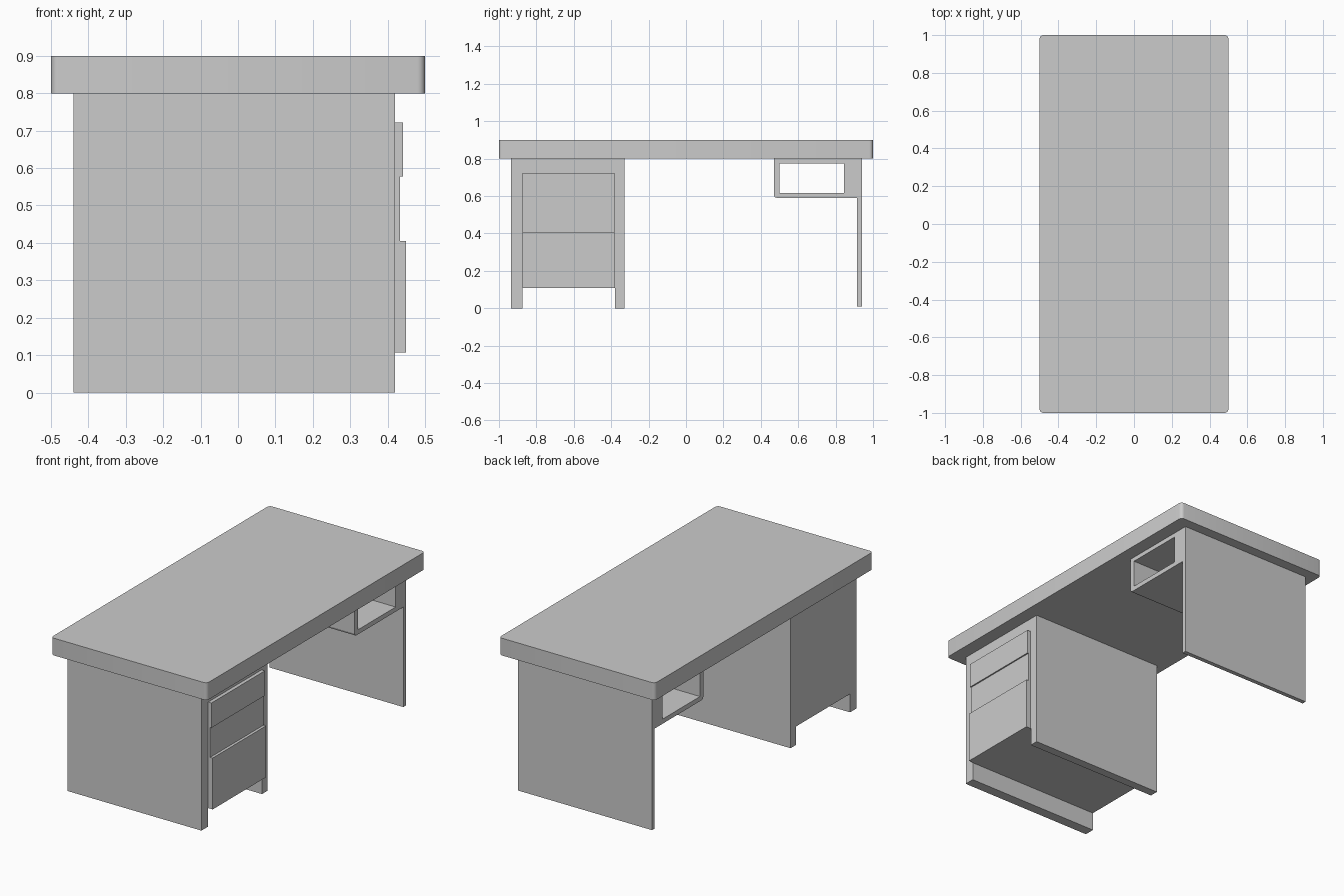
import bpy, bmesh
from mathutils import Vector

if "Cube" in bpy.data.objects:
    bpy.data.objects.remove(bpy.data.objects["Cube"])

BACK, FRONT = -0.44, 0.42   # depth range of everything under the top


def finish(name, bm):
    bmesh.ops.recalc_face_normals(bm, faces=bm.faces)
    mesh = bpy.data.meshes.new(name)
    bm.to_mesh(mesh)
    bm.free()
    obj = bpy.data.objects.new(name, mesh)
    bpy.context.collection.objects.link(obj)
    return obj


def box(name, x, y, z, corner=0.0):
    """Box from ranges, optionally with rounded vertical edges."""
    bm = bmesh.new()
    bmesh.ops.create_cube(bm, size=1)
    for v in bm.verts:
        v.co = Vector([r[0] if c < 0 else r[1] for c, r in zip(v.co, (x, y, z))])
    if corner:
        upright = [e for e in bm.edges
                   if abs(e.verts[0].co.z - e.verts[1].co.z) > 1e-4]
        bmesh.ops.bevel(bm, geom=upright, offset=corner, segments=4,
                        profile=0.5, affect='EDGES')
    return finish(name, bm)


def prism(name, loops):
    """Extrude y-z outlines (first outer, then holes) along x."""
    bm = bmesh.new()
    edges = []
    for pts in loops:
        vs = [bm.verts.new((BACK, y, z)) for y, z in pts]
        edges += [bm.edges.new((vs[i - 1], vs[i])) for i in range(len(vs))]
    bmesh.ops.triangle_fill(bm, edges=edges, use_beauty=True, normal=(1, 0, 0))
    ext = bmesh.ops.extrude_face_region(bm, geom=bm.faces[:], use_keep_orig=True)
    moved = [g for g in ext['geom'] if isinstance(g, bmesh.types.BMVert)]
    bmesh.ops.translate(bm, verts=moved, vec=(FRONT - BACK, 0, 0))
    return finish(name, bm)


# Desk top with softly rounded corners
top = box("desk_top", (-0.5, 0.5), (-1, 1), (0.8, 0.9), corner=0.02)
for p in top.data.polygons:
    p.use_smooth = True
top.data.set_sharp_from_angle(angle=0.6)

# Drawer cabinet with two runner feet
prism("drawer_cabinet", [[(-0.935, 0), (-0.875, 0), (-0.875, 0.107), (-0.38, 0.107),
                          (-0.38, 0), (-0.33, 0), (-0.33, 0.8), (-0.935, 0.8)]])

# Drawer fronts, each standing out by a different amount
for name, z0, z1, x1 in (("lower_drawer", 0.107, 0.405, 0.449),
                         ("middle_drawer", 0.405, 0.578, 0.433),
                         ("upper_drawer", 0.578, 0.722, 0.441)):
    box(name, (FRONT - 0.01, x1), (-0.873, -0.383), (z0, z1))

# Side panel leg and open cubby, one continuous profile
prism("panel_leg_with_cubby", [
    [(0.94, 0.01), (0.94, 0.8), (0.47, 0.8), (0.47, 0.605), (0.474, 0.594),
     (0.485, 0.59), (0.915, 0.59), (0.915, 0.01)],
    [(0.5, 0.617), (0.845, 0.617), (0.845, 0.775), (0.5, 0.775)]])
